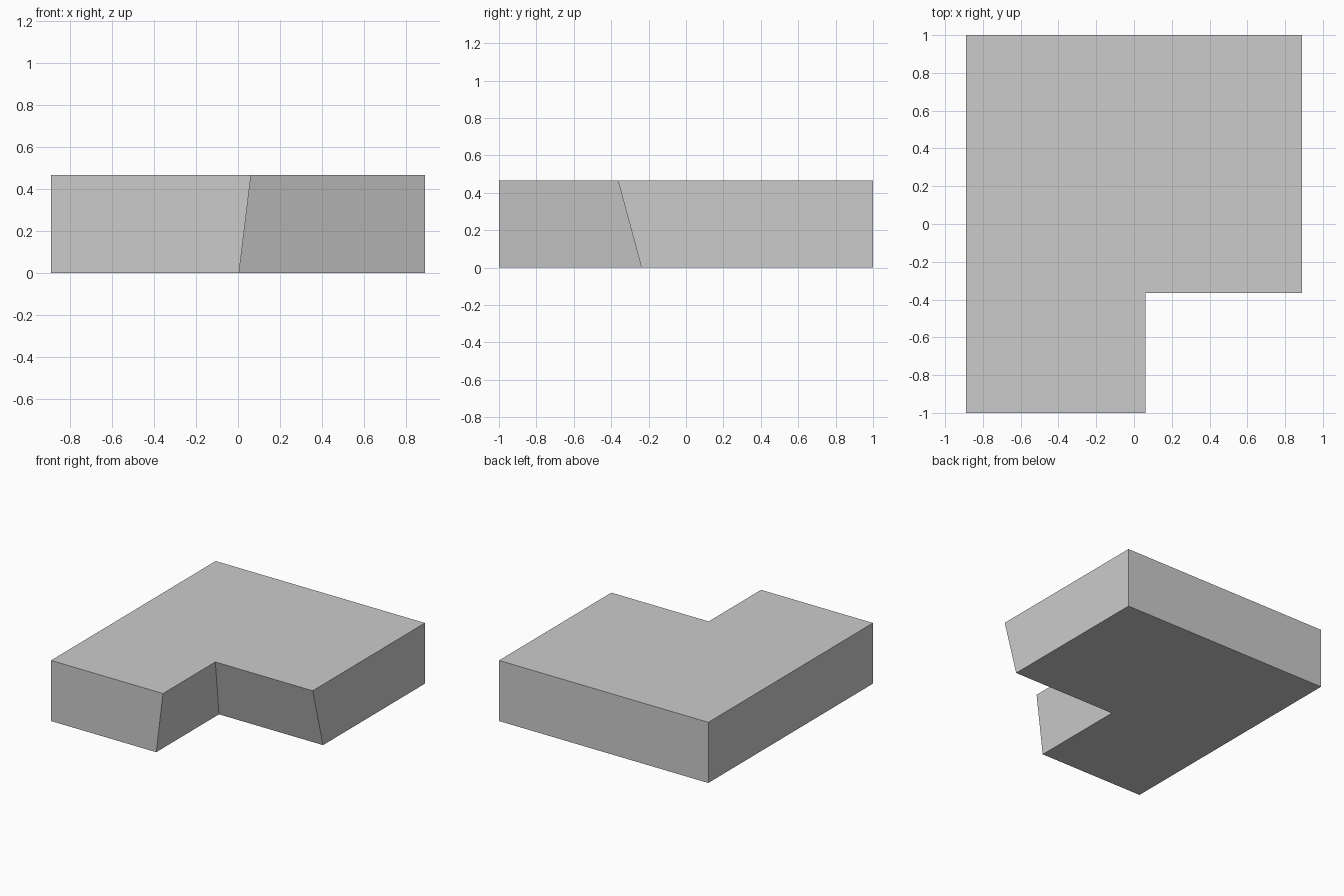
import bpy, bmesh

if "Cube" in bpy.data.objects:
    bpy.data.objects.remove(bpy.data.objects["Cube"])

W, D, H = 0.89, 1.0, 0.466


def l_outline(nx, ny):
    # rectangle with its front right corner notched at (nx, ny)
    return [(-W, -D), (nx, -D), (nx, ny), (W, ny), (W, D), (-W, D)]


# L-shaped block: the notch walls lean between the bottom and top outlines
bm = bmesh.new()
bottom = [bm.verts.new((x, y, 0)) for x, y in l_outline(0.005, -0.238)]
top = [bm.verts.new((x, y, H)) for x, y in l_outline(0.062, -0.364)]
bm.faces.new(bottom[::-1])
bm.faces.new(top)
for i in range(6):
    j = (i + 1) % 6
    bm.faces.new((bottom[i], bottom[j], top[j], top[i]))
bmesh.ops.recalc_face_normals(bm, faces=bm.faces)

mesh = bpy.data.meshes.new("l_shaped_block")
bm.to_mesh(mesh)
bm.free()
block = bpy.data.objects.new("l_shaped_block", mesh)
bpy.context.collection.objects.link(block)
